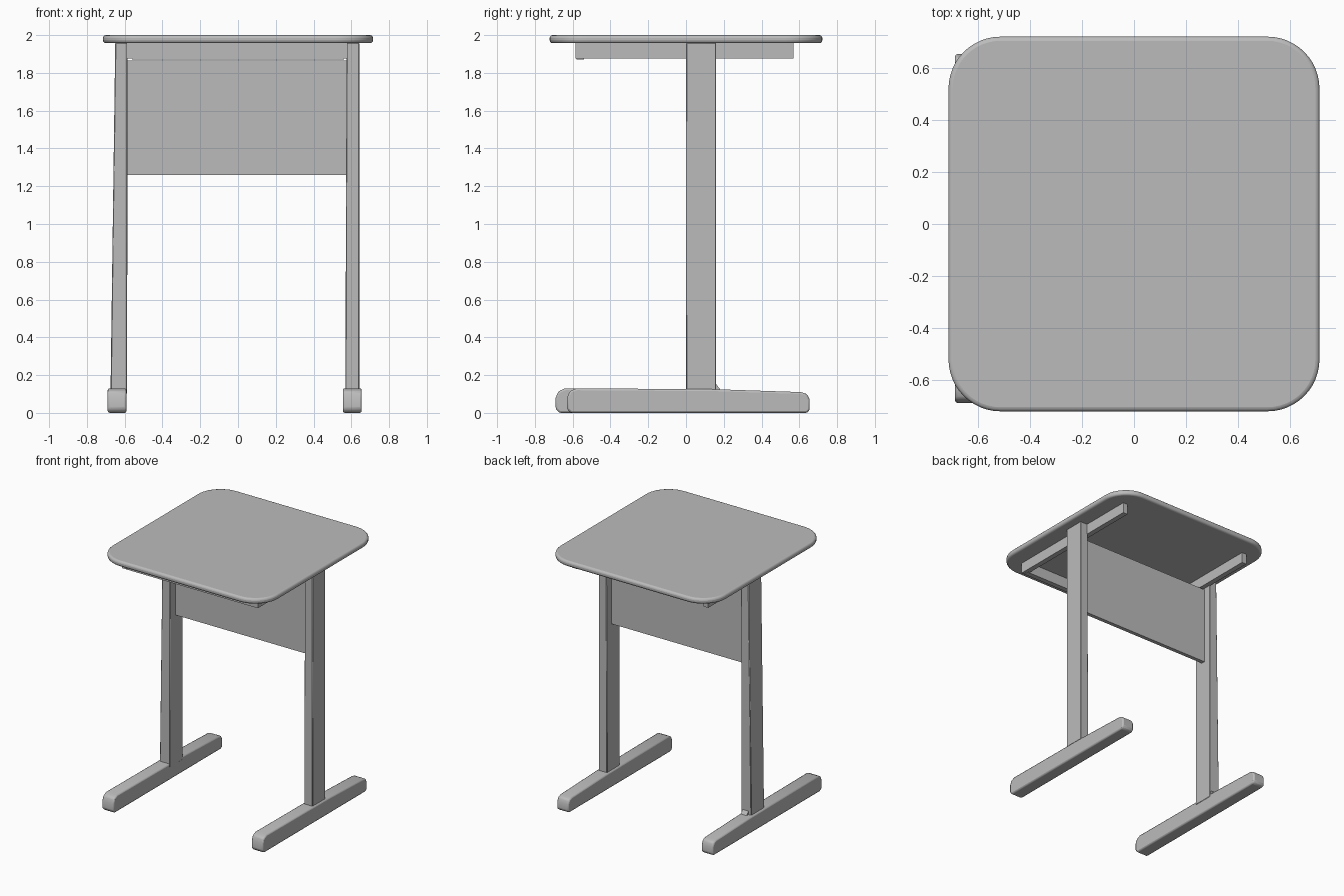
import bpy, bmesh, math
from mathutils import Vector

cube = bpy.data.objects.get("Cube")
if cube:
    bpy.data.objects.remove(cube, do_unlink=True)

grey = bpy.data.materials.new("plain grey")
grey.use_nodes = True
grey.diffuse_color = (0.5, 0.5, 0.5, 1)
grey.node_tree.nodes["Principled BSDF"].inputs["Base Color"].default_value = (0.5, 0.5, 0.5, 1)


def prism(name, outline, place, start, end, bevel=0.0, segments=2):
    """Extrude a 2D outline from start to end; place(u, v, w) gives the 3D point."""
    bm = bmesh.new()
    rings = [[bm.verts.new(place(u, v, w)) for u, v in outline] for w in (start, end)]
    bm.faces.new(rings[0])
    bm.faces.new(rings[1])
    for i in range(len(outline)):
        j = (i + 1) % len(outline)
        bm.faces.new((rings[0][i], rings[0][j], rings[1][j], rings[1][i]))
    bmesh.ops.recalc_face_normals(bm, faces=bm.faces)
    mesh = bpy.data.meshes.new(name)
    bm.to_mesh(mesh)
    bm.free()
    mesh.materials.append(grey)
    obj = bpy.data.objects.new(name, mesh)
    bpy.context.collection.objects.link(obj)
    if bevel:
        mod = obj.modifiers.new("soft edges", "BEVEL")
        mod.width = bevel
        mod.segments = segments
        mod.limit_method = "ANGLE"
        mod.angle_limit = math.radians(40)
    bpy.ops.object.select_all(action="DESELECT")
    bpy.context.view_layer.objects.active = obj
    obj.select_set(True)
    bpy.ops.object.shade_smooth_by_angle(angle=math.radians(35))
    return obj


def across(u, v, w):    # outline in y-z, extruded along x
    return Vector((w, u, v))


def along(u, v, w):     # outline in x-z, extruded along y
    return Vector((u, w, v))


def upward(u, v, w):    # outline in x-y, extruded along z
    return Vector((u, v, w))


def rect(a0, a1, b0, b1):
    return [(a0, b0), (a1, b0), (a1, b1), (a0, b1)]


def rounded_rect(hx, hy, radius, steps):
    points = []
    for k, (sx, sy) in enumerate(((1, 1), (-1, 1), (-1, -1), (1, -1))):
        for i in range(steps + 1):
            a = math.pi / 2 * (k + i / steps)
            points.append((sx * (hx - radius) + radius * math.cos(a),
                           sy * (hy - radius) + radius * math.sin(a)))
    return points


# Tabletop with broad corners and a rounded rim
prism("tabletop", rounded_rect(0.715, 0.722, 0.2, 12), upward, 1.957, 2.0, 0.016, 3)

# Feet with rounded upper ends
for side, x0, x1, front in (("right", -0.69, -0.59, -0.69), ("left", 0.555, 0.655, -0.63)):
    outline = [(front, 0.02), (front + 0.02, 0), (0.64, 0), (0.655, 0.015),
               (0.655, 0.07), (0.64, 0.1), (0.61, 0.11), (0.16, 0.125),
               (front + 0.05, 0.13), (front + 0.015, 0.115), (front, 0.08)]
    prism(side + "_foot", outline, across, x0, x1, 0.01)

# Upright legs, one flaring slightly towards the floor
prism("right_leg", [(-0.675, 0.1), (-0.587, 0.1), (-0.585, 1.96), (-0.65, 1.96)],
      along, 0.0, 0.16, 0.004, 1)
prism("left_leg", [(0.568, 0.1), (0.642, 0.1), (0.642, 1.96), (0.575, 1.96)],
      along, 0.0, 0.16, 0.004, 1)
prism("right_leg_gusset", [(0.15, 0.12), (0.185, 0.12), (0.15, 0.165)], across, -0.65, -0.6)

# Hanging panel between the legs
prism("modesty_panel", rect(-0.59, 0.578, 1.26, 1.866), along, 0.07, 0.1)

# Rails below the tabletop
prism("right_rail", rect(-0.585, 0.57, 1.875, 1.96), across, -0.59, -0.55)
prism("left_rail", rect(-0.585, 0.57, 1.875, 1.96), across, 0.54, 0.58)
prism("front_rail", rect(-0.56, 0.56, 1.872, 1.96), along, -0.58, -0.54)
